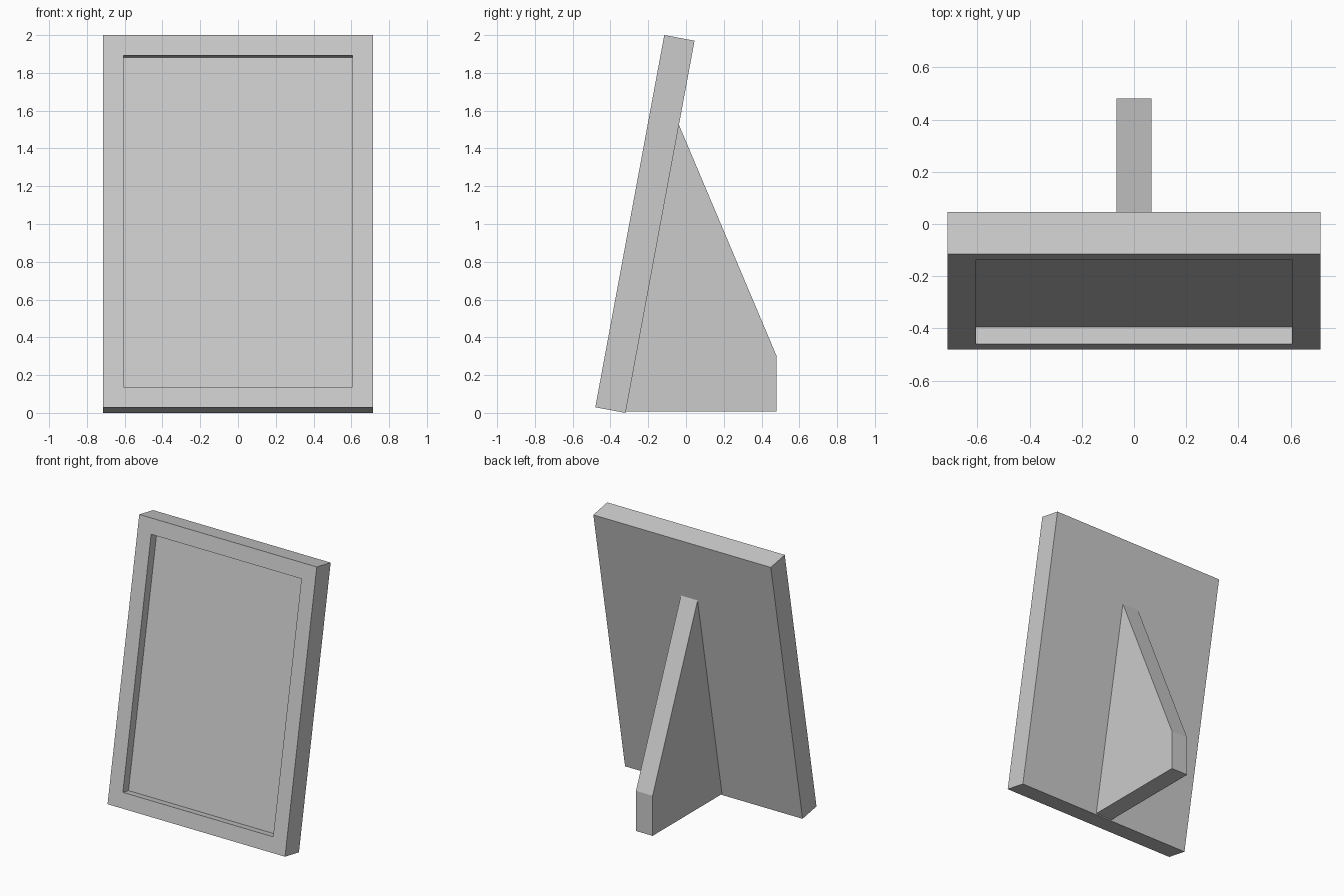
import bpy, bmesh, math
from mathutils import Matrix, Vector

if "Cube" in bpy.data.objects:
    bpy.data.objects.remove(bpy.data.objects["Cube"])

TILT = math.radians(10.5)
WIDTH, HEIGHT, THICK = 1.43, 2.004, 0.163
BORDER, RECESS = 0.155, 0.066


def add_object(name, bm):
    bmesh.ops.recalc_face_normals(bm, faces=bm.faces)
    mesh = bpy.data.meshes.new(name)
    bm.to_mesh(mesh)
    bm.free()
    obj = bpy.data.objects.new(name, mesh)
    bpy.context.collection.objects.link(obj)
    return obj


# Picture frame panel: back bottom edge at the local origin
bm = bmesh.new()
bmesh.ops.create_cube(bm, size=1)
bmesh.ops.scale(bm, vec=(WIDTH, THICK, HEIGHT), verts=bm.verts)
bmesh.ops.translate(bm, vec=(0, -THICK / 2, HEIGHT / 2), verts=bm.verts)

# Recessed picture area with straight walls
bm.normal_update()
front = min(bm.faces, key=lambda f: f.calc_center_median().y)
bmesh.ops.inset_region(bm, faces=[front], thickness=BORDER)
inner = bmesh.ops.extrude_discrete_faces(bm, faces=[front])["faces"][0]
bmesh.ops.translate(bm, vec=(0, RECESS, 0), verts=inner.verts)

# Lean the panel backwards
back_foot = Vector((0, -0.32, 0))
bm.transform(Matrix.Translation(back_foot) @ Matrix.Rotation(-TILT, 4, 'X'))
add_object("frame_panel", bm)


# Rear stand: side profile extruded across x, front edge on the panel's back
def on_back(z):
    return (back_foot.y + z * math.tan(TILT), z)


STAND_HALF = 0.067
profile = [on_back(0.008), (0.48, 0.008), (0.48, 0.30), on_back(1.525)]
bm = bmesh.new()
face = bm.faces.new([bm.verts.new((-STAND_HALF, y, z)) for y, z in profile])
side = bmesh.ops.extrude_face_region(bm, geom=[face])["geom"]
bmesh.ops.translate(bm, vec=(2 * STAND_HALF, 0, 0),
                    verts=[g for g in side if isinstance(g, bmesh.types.BMVert)])
add_object("rear_stand", bm)
